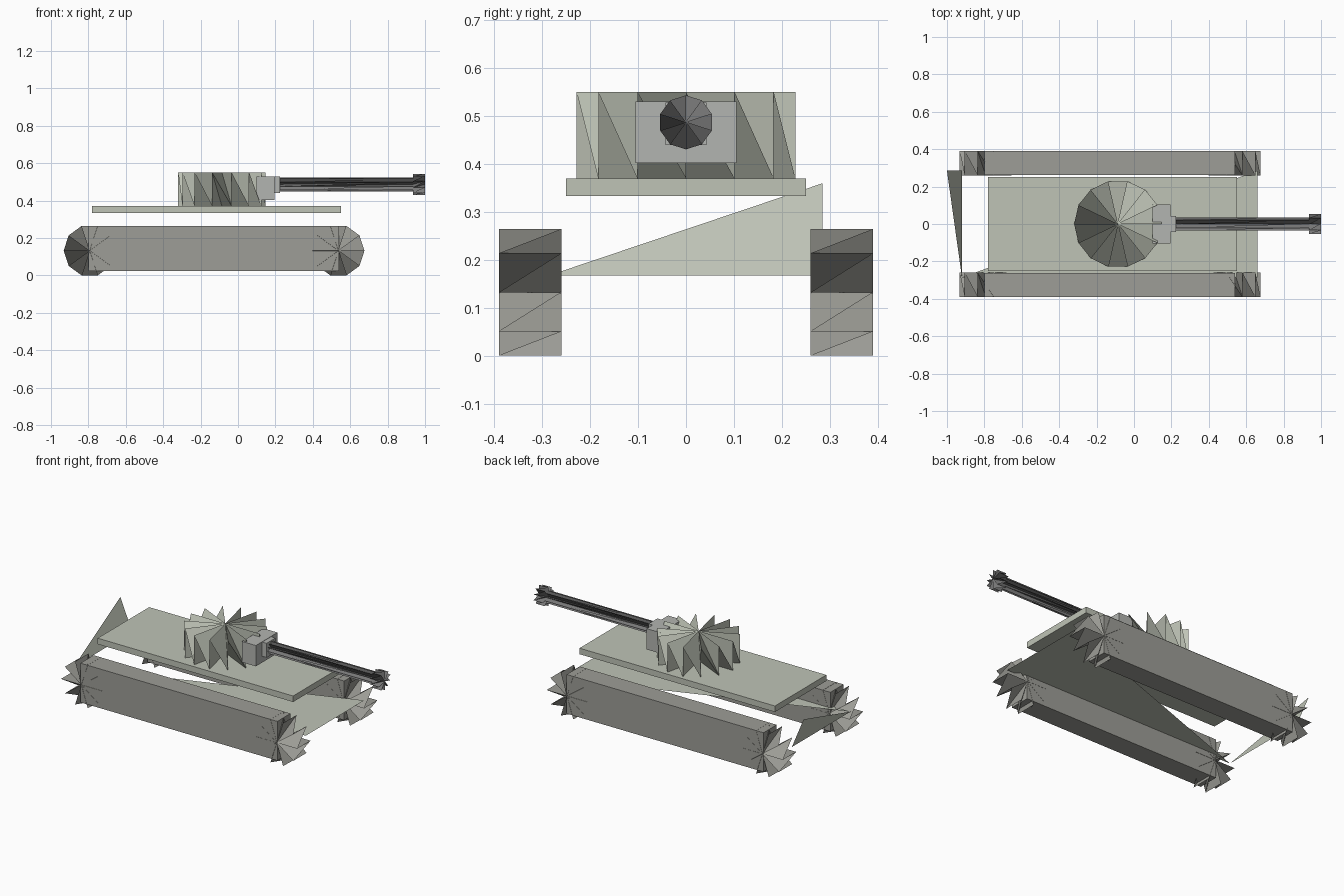
import bpy, bmesh
from math import cos, sin, tau
from mathutils import Matrix, Vector

if "Cube" in bpy.data.objects:
    bpy.data.objects.remove(bpy.data.objects["Cube"])


def material(name, r, g, b):
    m = bpy.data.materials.new(name)
    m.diffuse_color = (r, g, b, 1)
    m.use_nodes = True
    m.node_tree.nodes["Principled BSDF"].inputs["Base Color"].default_value = m.diffuse_color
    return m


ARMOUR = material("armour", 0.52, 0.55, 0.47)
TRACK = material("track", 0.34, 0.34, 0.31)
STEEL = material("steel", 0.45, 0.46, 0.44)
DARK = material("dark_steel", 0.2, 0.2, 0.2)


def finish(bm, name, mat):
    me = bpy.data.meshes.new(name)
    bm.to_mesh(me)
    bm.free()
    me.materials.append(mat)
    ob = bpy.data.objects.new(name, me)
    bpy.context.collection.objects.link(ob)
    return ob


def box(name, lo, hi, mat):
    lo, hi = Vector(lo), Vector(hi)
    bm = bmesh.new()
    bmesh.ops.create_cube(bm, size=1, matrix=Matrix.Translation((lo + hi) / 2)
                          @ Matrix.Diagonal((*(hi - lo), 1)))
    return finish(bm, name, mat)


def plate(name, points, mat):
    bm = bmesh.new()
    bm.faces.new([bm.verts.new(p) for p in points])
    return finish(bm, name, mat)


AXES = {"x": lambda x, y, z: (z, y, -x),
        "y": lambda x, y, z: (x, -z, y),
        "z": lambda x, y, z: (x, y, z)}


def pleated_drum(name, centre, radius, length, sides, axis, mat):
    """Drum whose end fans zigzag between both rims, giving folded fins."""
    turn, h = AXES[axis], length / 2
    bm = bmesh.new()

    def vert(x, y, z):
        return bm.verts.new(Vector(centre) + Vector(turn(x, y, z)))

    rim = [vert(radius * cos(tau * i / sides), radius * sin(tau * i / sides), z)
           for i in range(sides) for z in (-h, h)]
    for hub in (vert(0, 0, -h), vert(0, 0, h)):
        for j in range(len(rim)):
            bm.faces.new((hub, rim[j], rim[(j + 1) % len(rim)]))
    return finish(bm, name, mat)


# Running gear on both sides
for side, s in (("right", -1), ("left", 1)):
    y = s * 0.325
    box(f"track_{side}", (-0.80, y - 0.064, 0.023), (0.54, y + 0.064, 0.264), TRACK)
    for end, x in (("rear", -0.793), ("front", 0.537)):
        pleated_drum(f"{end}_wheel_{side}", (x, y, 0.1325), 0.139, 0.13, 10, "y", TRACK)

# Hull: open triangular floor and sloping rear plate
plate("hull_floor", [(-0.92, -0.285, 0.168), (0.66, -0.285, 0.168), (0.66, 0.285, 0.168)], ARMOUR)
plate("hull_rear", [(-0.92, -0.285, 0.168), (-0.92, 0.285, 0.168), (-1.0, 0.285, 0.36)], ARMOUR)

# Deck and turret
box("deck", (-0.78, -0.25, 0.333), (0.55, 0.25, 0.37), ARMOUR)
pleated_drum("turret", (-0.086, 0, 0.46), 0.234, 0.18, 14, "z", ARMOUR)

# Gun
box("mantlet", (0.10, -0.105, 0.402), (0.195, 0.105, 0.53), STEEL)
box("gun_collar", (0.19, -0.043, 0.44), (0.225, 0.043, 0.528), STEEL)
pleated_drum("barrel", (0.575, 0, 0.487), 0.037, 0.73, 10, "x", DARK)
pleated_drum("muzzle", (0.968, 0, 0.487), 0.0565, 0.064, 10, "x", DARK)
